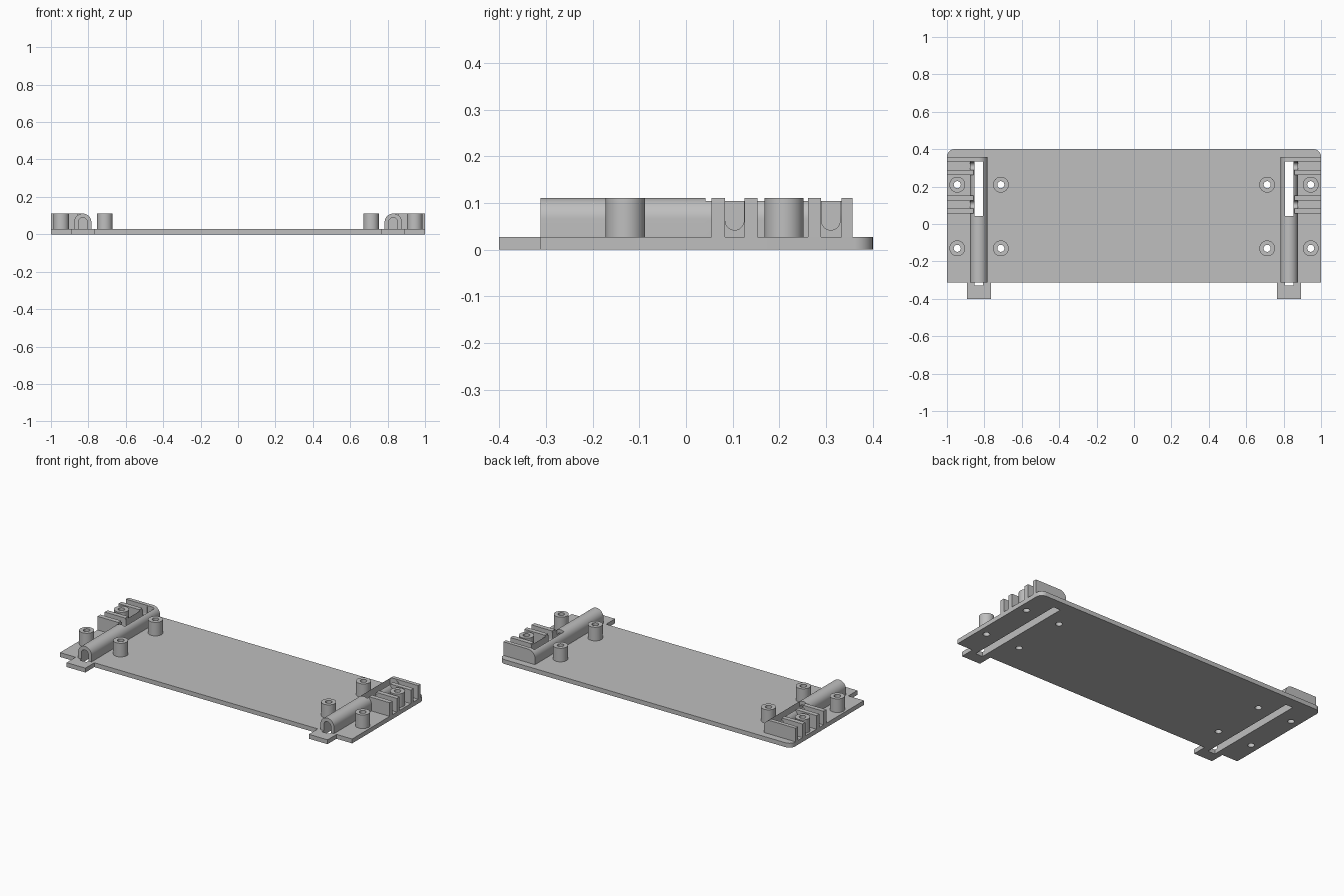
import bpy, bmesh
from math import cos, sin, pi, radians, acos

cube = bpy.data.objects.get("Cube")
if cube:
    bpy.data.objects.remove(cube, do_unlink=True)

grey = bpy.data.materials.new("light grey plastic")
grey.use_nodes = True
grey.diffuse_color = (0.52, 0.52, 0.52, 1)
grey.node_tree.nodes["Principled BSDF"].inputs["Base Color"].default_value = (0.52, 0.52, 0.52, 1)

BASE, TOP = 0.027, 0.111          # deck height and overall height
CX, R_OUT, R_IN = 0.83, 0.046, 0.024   # cable tunnel
ZC = TOP - R_OUT
FRONT, BACK = -0.312, 0.357
SINK = BASE - 0.004               # parts sit slightly into the deck
parts = []


def arc(cx, cy, r, a0, a1, n=16):
    return [(cx + r * cos(a0 + (a1 - a0) * i / n), cy + r * sin(a0 + (a1 - a0) * i / n))
            for i in range(n + 1)]


def prisms(name, items, mirror=True, cutter=False):
    """One object from several (profile, axis, start, end) extrusions."""
    place = {"x": lambda u, v, w: (w, u, v),
             "y": lambda u, v, w: (u, w, v),
             "z": lambda u, v, w: (u, v, w)}
    bm = bmesh.new()
    for pts, axis, a, b in items:
        lo = [bm.verts.new(place[axis](u, v, a)) for u, v in pts]
        hi = [bm.verts.new(place[axis](u, v, b)) for u, v in pts]
        bm.faces.new(lo)
        bm.faces.new(hi[::-1])
        for i in range(len(pts)):
            j = (i + 1) % len(pts)
            bm.faces.new((lo[i], hi[i], hi[j], lo[j]))
    bmesh.ops.recalc_face_normals(bm, faces=bm.faces)
    me = bpy.data.meshes.new(name)
    bm.to_mesh(me)
    bm.free()
    me.materials.append(grey)
    ob = bpy.data.objects.new(name, me)
    bpy.context.collection.objects.link(ob)
    if mirror:
        ob.modifiers.new("Mirror", "MIRROR").use_clip = False
    if cutter:
        ob.hide_render = True
        ob.hide_set(True)
    else:
        parts.append(ob)
    return ob


def cut(ob, cutter):
    m = ob.modifiers.new("Cut", "BOOLEAN")
    m.operation, m.solver, m.object = "DIFFERENCE", "EXACT", cutter


def rect(u0, u1, v0, v1):
    return [(u0, v0), (u1, v0), (u1, v1), (u0, v1)]


# Cutters: screw holes, floor slots and cable notches
spots = [(x, y) for x in (0.712, 0.945) for y in (-0.13, 0.21)]
holes = prisms("hole_cutter", [(arc(x, y, 0.019, 0, 2 * pi, 24)[:-1], "z", -0.1, 0.3)
                               for x, y in spots], cutter=True)
slots = prisms("slot_cutter", [(rect(CX - R_IN, CX + R_IN, -0.33, 0.333), "z", -0.1, 0.06)],
               cutter=True)
notches = prisms("notch_cutter", [(arc(y, 0.062, 0.02, pi, 2 * pi) + [(y + 0.02, 0.2), (y - 0.02, 0.2)],
                                   "x", CX + 0.01, 0.9) for y in (0.104, 0.31)], cutter=True)

# Base plate with front tabs and rounded back corners
half = [(0.765, FRONT), (0.765, -0.4), (0.893, -0.4), (0.893, FRONT), (1, FRONT)]
half += arc(0.96, 0.36, 0.04, 0, pi / 2, 10)
plate = prisms("base_plate", [(half + [(-x, y) for x, y in reversed(half)], "z", 0, BASE)], mirror=False)
cut(plate, holes)
cut(plate, slots)

# Screw posts
posts = prisms("screw_posts", [(arc(x, y, 0.042, 0, 2 * pi, 40)[:-1], "z", SINK, TOP) for x, y in spots])
cut(posts, holes)

# Arched cable tunnel
arch = [(CX + R_OUT, SINK)] + arc(CX, ZC, R_OUT, 0, pi, 28) + [(CX - R_OUT, SINK), (CX - R_IN, SINK)]
arch += arc(CX, ZC, R_IN, pi, 0, 28) + [(CX + R_IN, SINK)]
prisms("cable_tunnel", [(arch, "y", FRONT, 0.042)])

# Open trough behind the tunnel, with notches in the outer wall
lip = acos(R_IN / R_OUT)
side = [(R_IN, SINK), (R_OUT, SINK)] + arc(0, ZC, R_OUT, 0, lip, 10)
prisms("trough_inner_wall", [([(CX - x, z) for x, z in side], "y", 0.042, 0.34)])
outer = prisms("trough_outer_wall", [([(CX + x, z) for x, z in side], "y", 0.042, 0.34)])
cut(outer, notches)

# Back wall, rounded over the trough
wall = [(1, SINK), (1, TOP)] + arc(CX, ZC, R_OUT, pi / 2, pi, 16) + [(CX - R_OUT, SINK)]
prisms("back_wall", [(wall, "y", 0.333, BACK)])

# Cable ribs between the trough and the outer edge
prisms("cable_ribs", [(rect(CX + 0.028, 1, SINK, TOP), "y", y, y + 0.028) for y in (0.055, 0.125, 0.261)])

# Apply modifiers, then smooth the round surfaces
bpy.context.view_layer.update()
graph = bpy.context.evaluated_depsgraph_get()
baked = [bpy.data.meshes.new_from_object(ob.evaluated_get(graph)) for ob in parts]
bpy.ops.object.select_all(action="DESELECT")
for ob, me in zip(parts, baked):
    ob.modifiers.clear()
    ob.data = me
    ob.select_set(True)
bpy.context.view_layer.objects.active = plate
bpy.ops.object.shade_smooth_by_angle(angle=radians(30))
for c in (holes, slots, notches):
    bpy.data.objects.remove(c, do_unlink=True)
